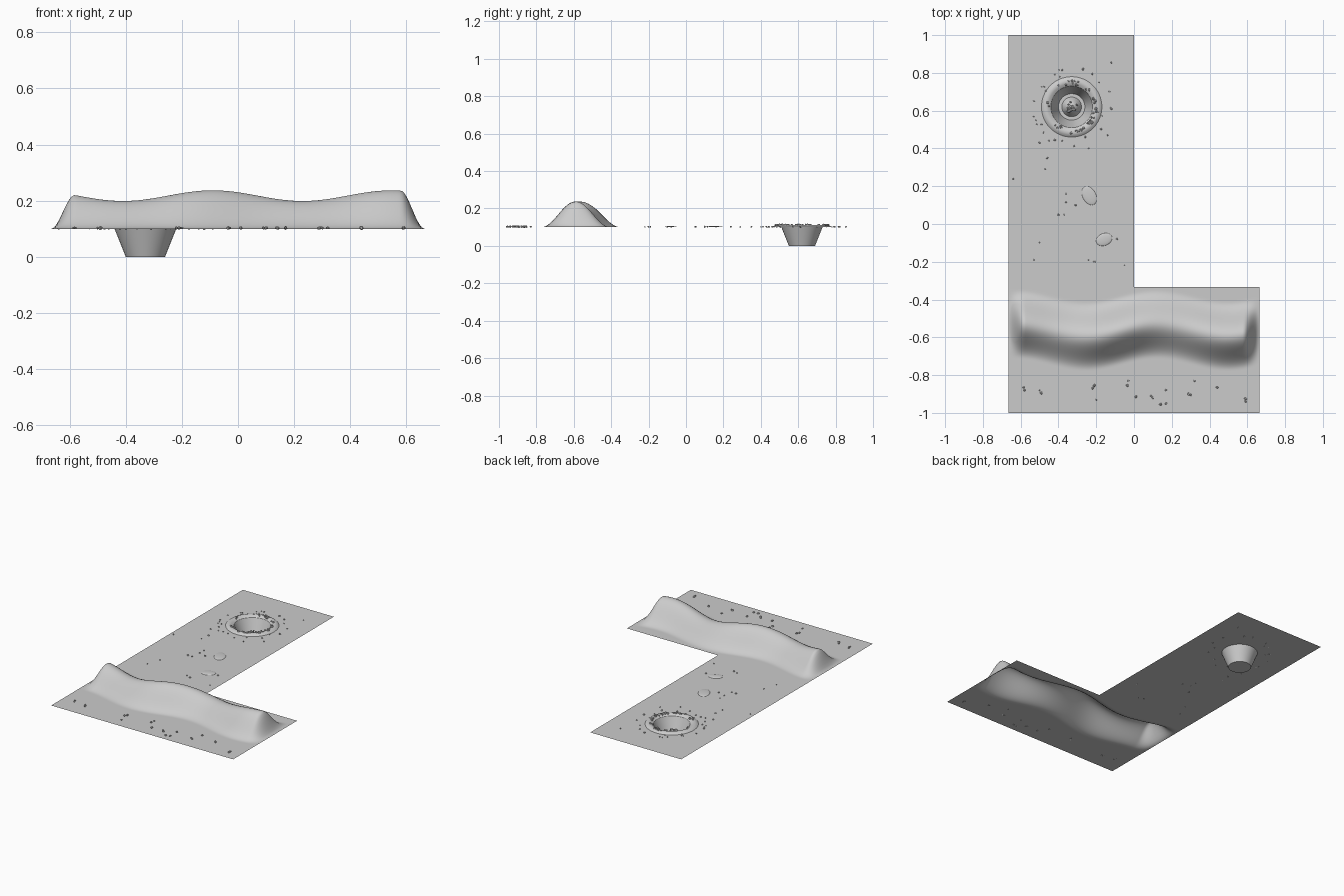
import bpy, bmesh, random
from math import sin, cos, pi, tau, radians
from mathutils import Matrix, Vector

if "Cube" in bpy.data.objects:
    bpy.data.objects.remove(bpy.data.objects["Cube"])

random.seed(4)
Z = 0.1                      # ground level
CX, CY = -0.33, 0.62         # crater centre
HX, SPLIT = 0.665, -0.333    # half width, inner corner of the L


def finish(name, bm, smooth=None):
    me = bpy.data.meshes.new(name)
    bm.to_mesh(me)
    bm.free()
    ob = bpy.data.objects.new(name, me)
    bpy.context.collection.objects.link(ob)
    if smooth:
        bpy.context.view_layer.objects.active = ob
        ob.select_set(True)
        bpy.ops.object.shade_smooth_by_angle(angle=radians(smooth))
        ob.select_set(False)
    return ob


def smoothstep(t):
    t = max(0.0, min(1.0, t))
    return t * t * (3 - 2 * t)


# Front strip of ground with the wavy ridge rising out of it
def ridge_height(x, y):
    centre = -0.562 + 0.032 * cos(tau * (x - 0.12) / 0.75)
    t = min(1.0, abs(y - centre) / 0.18)
    crest = 0.118 + 0.019 * cos(tau * (x + 0.09) / 0.64)
    ends = smoothstep((HX - abs(x)) / 0.085)
    return crest * ends * cos(pi * t / 2) ** 2


NX, NY = 133, 70
bm = bmesh.new()
bmesh.ops.create_grid(bm, x_segments=NX, y_segments=NY, size=1)
for v in bm.verts:
    v.co.x *= HX
    v.co.y = -1 + (v.co.y + 1) / 2 * (SPLIT + 1)
    v.co.z = Z + ridge_height(v.co.x, v.co.y)
finish("ridge_ground", bm, 40)

# Rear strip of ground with a round hole for the crater
SEG = 64
bm = bmesh.new()
outer = [(-HX, SPLIT), (0, SPLIT), (0, 1), (-HX, 1)]
hole = [(CX + 0.11 * cos(tau * i / SEG), CY + 0.11 * sin(tau * i / SEG)) for i in range(SEG)]
for loop in (outer, hole):
    vs = [bm.verts.new((x, y, Z)) for x, y in loop]
    for i, v in enumerate(vs):
        bm.edges.new((v, vs[(i + 1) % len(vs)]))
bmesh.ops.triangle_fill(bm, edges=bm.edges[:], use_beauty=True, normal=(0, 0, 1))
for f in bm.faces:
    if f.normal.z < 0:
        f.normal_flip()
finish("rear_ground", bm)


# Turned profiles around the crater axis
def lathe(name, profile):
    bm = bmesh.new()
    vs = [bm.verts.new((CX + r, CY, z)) for r, z in profile]
    for a, b in zip(vs, vs[1:]):
        bm.edges.new((a, b))
    bmesh.ops.spin(bm, geom=bm.verts[:] + bm.edges[:], cent=(CX, CY, 0),
                   axis=(0, 0, 1), angle=tau, steps=SEG, use_duplicate=False)
    bmesh.ops.remove_doubles(bm, verts=bm.verts, dist=1e-5)
    bmesh.ops.recalc_face_normals(bm, faces=bm.faces)
    if sum(f.normal.z * f.calc_area() for f in bm.faces) < 0:
        bmesh.ops.reverse_faces(bm, faces=bm.faces)
    return finish(name, bm, 35)


lathe("crater_bowl", [(0.11, Z), (0.07, 0), (0, 0)])
lathe("crater_rim", [(0.16, Z), (0.15, 0.108), (0.138, 0.112), (0.125, 0.11), (0.11, Z)])
lathe("crater_peak", [(0.052, 0), (0.04, 0.022), (0.028, 0.042), (0.012, 0.054), (0, 0.056)])

# Two low oval stones
for i, (x, y, a, b, rot) in enumerate([(-0.237, 0.15, 0.053, 0.035, -62),
                                       (-0.158, -0.082, 0.044, 0.032, 22)]):
    bm = bmesh.new()
    bmesh.ops.create_uvsphere(bm, u_segments=32, v_segments=16, radius=1)
    bmesh.ops.delete(bm, geom=[v for v in bm.verts if v.co.z < -0.01], context='VERTS')
    bm.transform(Matrix.Translation((x, y, Z)) @ Matrix.Rotation(radians(rot), 4, 'Z')
                 @ Matrix.Diagonal((a, b, 0.006, 1)))
    finish(f"oval_stone_{i + 1}", bm, 40)


# Scattered pebbles, each group joined in one mesh
def pebbles(name, places, size):
    bm = bmesh.new()
    for p in places:
        s = size * random.uniform(0.7, 1.25)
        m = (Matrix.Translation(p) @ Matrix.Rotation(random.uniform(0, tau), 4, Vector((1, 1, 2)))
             @ Matrix.Diagonal((s, s * 0.85, s * 0.7, 1)))
        bmesh.ops.create_icosphere(bm, subdivisions=1, radius=1, matrix=m)
    finish(name, bm)


def ring(r0, r1, z, n):
    out = []
    for _ in range(n):
        a, r = random.uniform(0, tau), random.uniform(r0, r1)
        out.append((CX + r * cos(a), CY + r * sin(a), z))
    return out


front = [(-0.585, -0.865), (-0.58, -0.88), (-0.5, -0.88), (-0.49, -0.895), (-0.21, -0.855),
         (-0.22, -0.87), (-0.2, -0.93), (-0.03, -0.83), (-0.035, -0.855), (0.01, -0.915),
         (0.09, -0.91), (0.1, -0.92), (0.14, -0.955), (0.17, -0.88), (0.17, -0.95),
         (0.32, -0.83), (0.29, -0.9), (0.3, -0.905), (0.44, -0.865), (0.59, -0.925), (0.59, -0.94)]
pebbles("front_pebbles", [(x, y, Z + 0.003) for x, y in front], 0.0075)

rear = [(-0.64, 0.24), (-0.47, 0.29), (-0.46, 0.35), (-0.24, 0.4), (-0.14, 0.47), (-0.12, 0.855),
        (-0.27, 0.82), (-0.38, 0.815), (-0.22, 0.795), (-0.36, 0.16), (-0.36, 0.115), (-0.4, 0.05),
        (-0.37, 0.05), (-0.31, 0.1), (-0.5, -0.1), (-0.53, -0.19), (-0.24, -0.19), (-0.21, -0.2),
        (-0.09, -0.08), (-0.05, -0.22), (-0.12, 0.61), (-0.13, 0.7), (-0.5, 0.43), (-0.45, 0.44),
        (-0.53, 0.57), (-0.52, 0.55), (-0.53, 0.65), (-0.38, 0.44)]
pebbles("rear_pebbles", [(x, y, Z + 0.002) for x, y in rear], 0.006)
pebbles("rim_pebbles", ring(0.118, 0.14, 0.112, 48), 0.0075)
pebbles("outer_rim_pebbles", ring(0.16, 0.21, Z + 0.002, 16), 0.0055)
pebbles("peak_pebbles", ring(0.0, 0.03, 0.054, 14), 0.0095)
